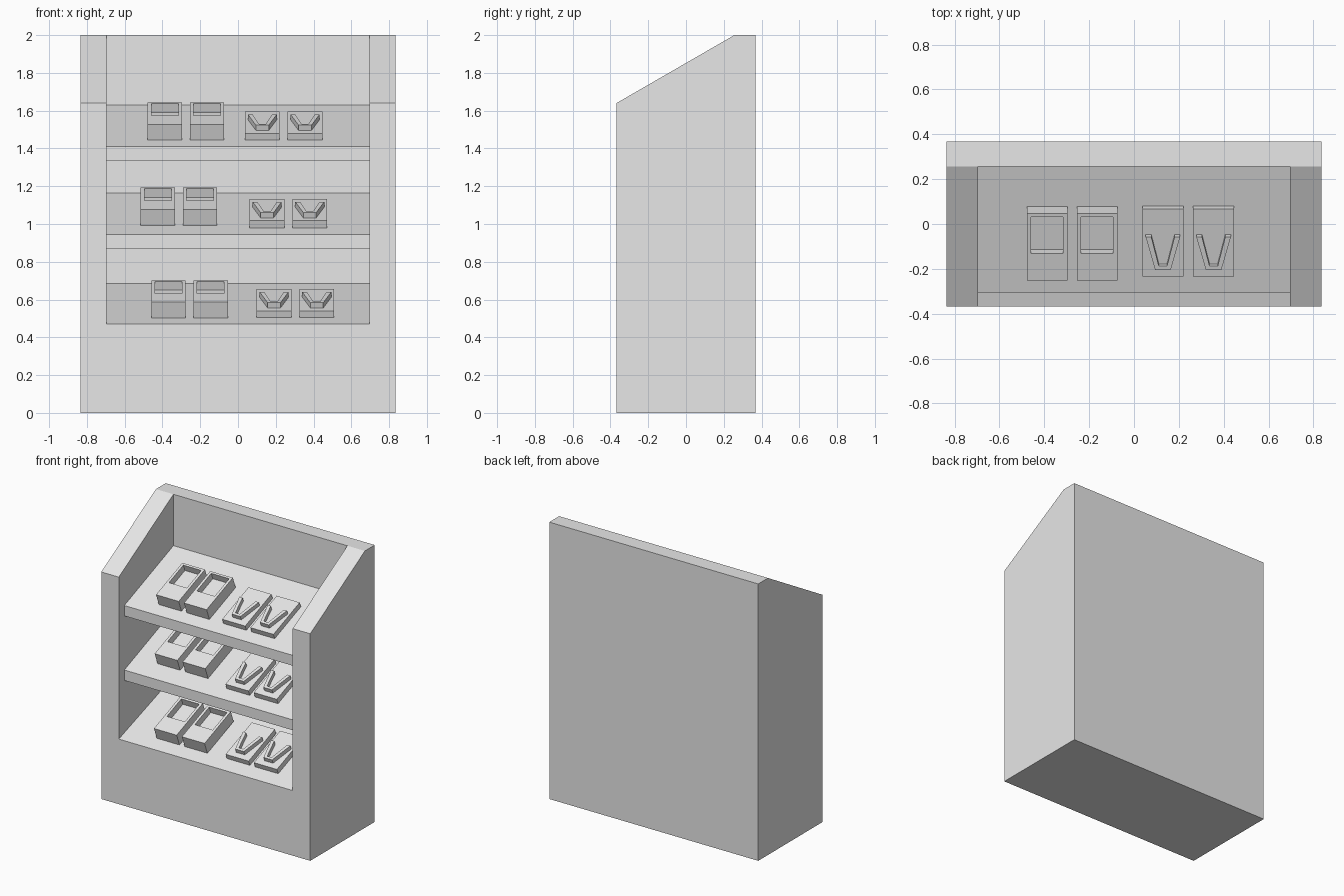
import bpy, bmesh
from mathutils import Matrix

cube = bpy.data.objects.get("Cube")
if cube:
    bpy.data.objects.remove(cube, do_unlink=True)

grey = bpy.data.materials.new("light_grey")
grey.use_nodes = True
grey.diffuse_color = (0.8, 0.8, 0.8, 1)
grey.node_tree.nodes["Principled BSDF"].inputs["Base Color"].default_value = (0.8, 0.8, 0.8, 1)

# Cabinet dimensions
HALF_W, INNER_W, FRONT, BACK, PANEL = 0.835, 0.695, -0.368, 0.368, 0.256
SHELF_FRONT = -0.305
TILT = 0.37
ITEM_LENGTH = 0.321


def prism(name, outline, low, high, along_x=False):
    """Extrude an (x, y) outline along z, or a (y, z) outline along x."""
    def place(p, d):
        return (d, p[0], p[1]) if along_x else (p[0], p[1], d)
    bm = bmesh.new()
    base = bm.faces.new([bm.verts.new(place(p, low)) for p in outline])
    moved = bmesh.ops.extrude_face_region(bm, geom=[base])["geom"]
    shift = place((0, 0), high - low)
    bmesh.ops.translate(bm, vec=shift, verts=[v for v in moved if isinstance(v, bmesh.types.BMVert)])
    bmesh.ops.recalc_face_normals(bm, faces=bm.faces)
    mesh = bpy.data.meshes.new(name)
    bm.to_mesh(mesh)
    bm.free()
    mesh.materials.append(grey)
    obj = bpy.data.objects.new(name, mesh)
    bpy.context.collection.objects.link(obj)
    return obj


def rect(x0, x1, y0, y1):
    return [(x0, y0), (x1, y0), (x1, y1), (x0, y1)]


def carve(target, cutter):
    """Subtract the cutter, apply the result and discard the cutter."""
    mod = target.modifiers.new("carve", 'BOOLEAN')
    mod.operation, mod.solver, mod.object = 'DIFFERENCE', 'EXACT', cutter
    cutter.hide_render = True
    bpy.context.view_layer.objects.active = target
    bpy.ops.object.modifier_apply(modifier=mod.name)
    bpy.data.objects.remove(cutter, do_unlink=True)


def seat(obj, x, y, z):
    """Lay a display item back on its shelf, front bottom edge at y, z."""
    obj.matrix_world = Matrix.Translation((x, y, z)) @ Matrix.Rotation(TILT, 4, 'X')


# Cabinet: solid side profile with the display bay carved out
cabinet = prism("cabinet", [(FRONT, 0), (BACK, 0), (BACK, 2), (PANEL, 2), (FRONT, 1.64)],
                -HALF_W, HALF_W, True)
bay = prism("bay_cutter", [(FRONT - 0.1, 0.436), (PANEL, 0.684), (PANEL, 2.2), (FRONT - 0.1, 2.2)],
            -INNER_W, INNER_W, True)
carve(cabinet, bay)

# Two sloping shelves
for name, z in (("middle_shelf", 0.945), ("top_shelf", 1.411)):
    prism(name, [(SHELF_FRONT, z - 0.075), (PANEL, z + 0.143), (PANEL, z + 0.218), (SHELF_FRONT, z)],
          -INNER_W, INNER_W, True)


def tray_box(name, x, y, z):
    """Deep block with a rectangular recess in its top."""
    box = prism(name, rect(0, 0.181, 0, ITEM_LENGTH), 0, 0.09)
    carve(box, prism("recess_cutter", rect(0.019, 0.162, 0.129, 0.305), 0.041, 0.2))
    seat(box, x, y, z)


def wedge_stand(name, x, y, z):
    """Thin slab carrying a raised V-shaped holder."""
    seat(prism(name + "_slab", rect(0, 0.184, 0, ITEM_LENGTH), 0, 0.04), x, y, z)
    right = [(0.034, 0.041), (0.077, 0.2), (0.052, 0.2), (0.018, 0.06)]
    outline = right + [(-px, py) for px, py in reversed(right)]
    seat(prism(name + "_holder", outline, 0.04, 0.07), x + 0.092, y, z)


# Display items: (level, box x, y, z, stand x, y, z)
rows = [("bottom", -0.458, -0.272, 0.502, 0.099, -0.268, 0.503),
        ("middle", -0.515, -0.183, 0.993, 0.062, -0.217, 0.98),
        ("top", -0.478, -0.22, 1.443, 0.037, -0.219, 1.443)]
for level, bx, by, bz, sx, sy, sz in rows:
    for i, side in enumerate(("right", "left")):
        tray_box(f"{level}_{side}_tray_box", bx + 0.223 * i, by, bz)
        wedge_stand(f"{level}_{side}_stand", sx + 0.226 * i, sy, sz)
